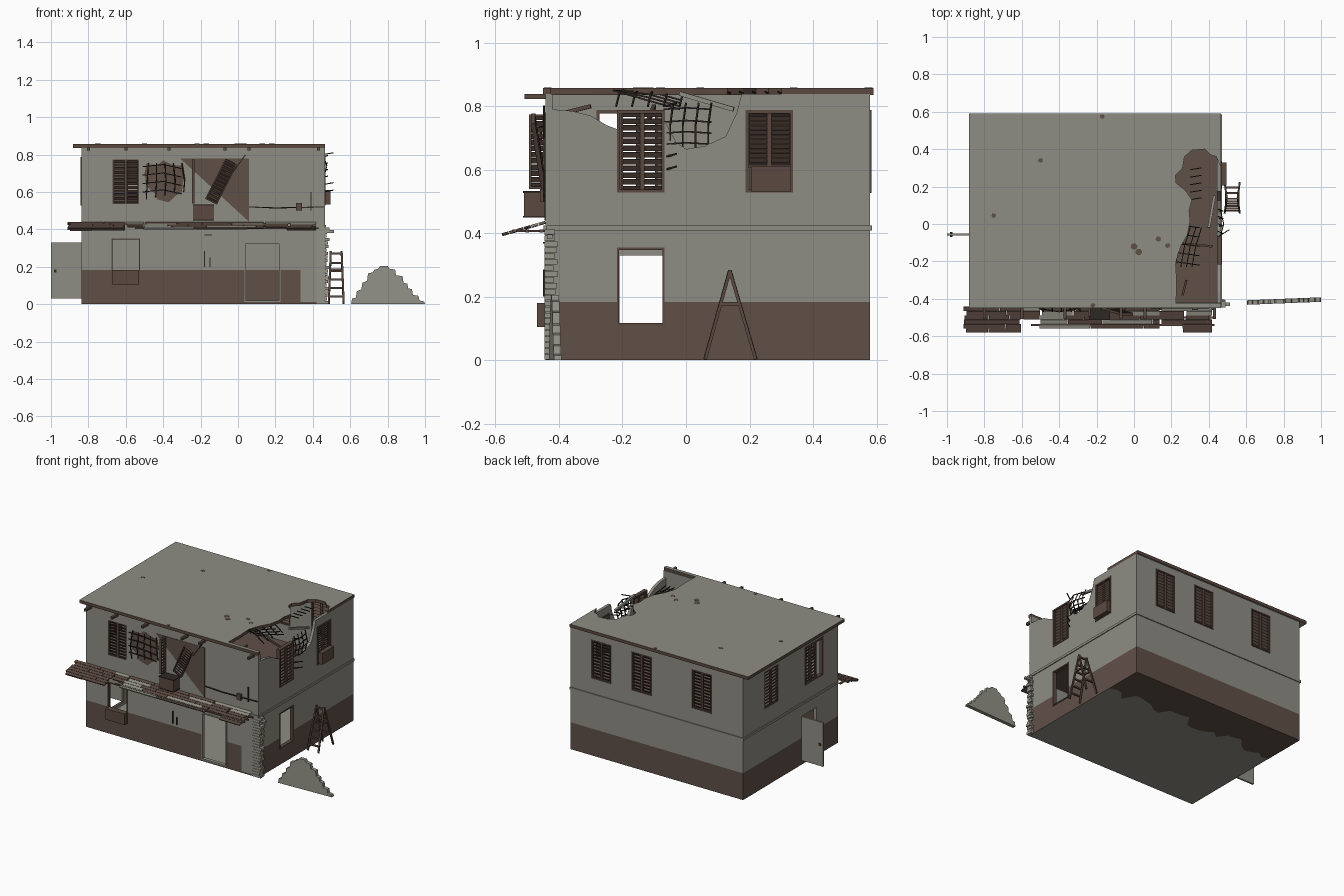
import bpy, bmesh, math, random
from mathutils import Matrix, Vector

if "Cube" in bpy.data.objects:
    bpy.data.objects.remove(bpy.data.objects["Cube"])
random.seed(4)

def mat(name, c):
    m = bpy.data.materials.new(name)
    m.diffuse_color = (*c, 1)
    m.use_nodes = True
    m.node_tree.nodes["Principled BSDF"].inputs["Base Color"].default_value = m.diffuse_color
    return m
GREY = mat("wall_grey", (0.275, 0.27, 0.23))
BROWN = mat("dado_brown", (0.118, 0.08, 0.064))
WOOD = mat("wood_brown", (0.105, 0.066, 0.052))
DARK = mat("rebar_dark", (0.03, 0.022, 0.017))
PALE = mat("rubble_grey", (0.3, 0.295, 0.25))

def finish(name, bm, *mats):
    bmesh.ops.recalc_face_normals(bm, faces=bm.faces)
    me = bpy.data.meshes.new(name)
    bm.to_mesh(me); bm.free()
    for m in mats: me.materials.append(m)
    ob = bpy.data.objects.new(name, me)
    bpy.context.collection.objects.link(ob)
    return ob

def add_box(bm, x0, x1, y0, y1, z0, z1, M=Matrix(), idx=0):
    T = Matrix.Translation(((x0+x1)/2, (y0+y1)/2, (z0+z1)/2)) @ Matrix.Diagonal((x1-x0, y1-y0, z1-z0, 1))
    vs = bmesh.ops.create_cube(bm, size=1, matrix=M @ T)['verts']
    for f in {f for v in vs for f in v.link_faces}: f.material_index = idx

def boxes(name, m, *bs):
    bm = bmesh.new()
    for b in bs: add_box(bm, *b)
    return finish(name, bm, m)

def rods(name, paths, r=0.0025, m=DARK):
    bm = bmesh.new()
    for p in paths:
        for a, b in zip(p, p[1:]):
            a, b = Vector(a), Vector(b)
            M = Matrix.Translation(a) @ (b-a).to_track_quat('Z', 'Y').to_matrix().to_4x4()
            add_box(bm, -r, r, -r, r, 0, (b-a).length, M)
    return finish(name, bm, m)

def prism(name, pts, axis, a, b, *mats):
    """Extrude a 2D outline along axis from a to b."""
    put = {'x': lambda p, t: (t, p[0], p[1]), 'y': lambda p, t: (p[0], t, p[1]), 'z': lambda p, t: (p[0], p[1], t)}[axis]
    bm = bmesh.new()
    lo = [bm.verts.new(put(p, a)) for p in pts]
    hi = [bm.verts.new(put(p, b)) for p in pts]
    bm.faces.new(lo); bm.faces.new(hi[::-1])
    n = len(pts)
    for i in range(n): bm.faces.new((lo[i], lo[(i+1) % n], hi[(i+1) % n], hi[i]))
    return finish(name, bm, *mats)

# ---- walls: outline, cut openings, split at dado line ----
def wall(name, pts, axis, a, b, holes, dado=lambda c: True):
    ob = prism(name, pts, axis, a, b, GREY, BROWN)
    bm = bmesh.new()
    for u0, u1, z0, z1 in holes:
        if axis == 'x': add_box(bm, a-.05, b+.05, u0, u1, z0, z1)
        else: add_box(bm, u0, u1, a-.05, b+.05, z0, z1)
    cut = finish("cutter", bm, GREY)
    cut.hide_render = True
    mod = ob.modifiers.new("openings", 'BOOLEAN')
    mod.object = cut; mod.operation = 'DIFFERENCE'; mod.solver = 'EXACT'
    dg = bpy.context.evaluated_depsgraph_get()
    me = bpy.data.meshes.new_from_object(ob.evaluated_get(dg))
    ob.modifiers.clear(); ob.data = me
    bpy.data.objects.remove(cut)
    bm = bmesh.new(); bm.from_mesh(me)
    for co, no in (((0, 0, .183), (0, 0, 1)), ((.335, 0, 0), (1, 0, 0))):
        bmesh.ops.bisect_plane(bm, geom=bm.verts[:]+bm.edges[:]+bm.faces[:], plane_co=co, plane_no=no)
    for f in bm.faces:
        c = f.calc_center_median()
        f.material_index = int(c.z < .183 and dado(c))
    bm.to_mesh(me); bm.free()

def rect(u0, u1): return [(u0, .012), (u1, .012), (u1, .838), (u0, .838)]
UP = (.53, .785)
BACK = [(.165, .305), (-.14, 0), (-.595, -.455)]
wall("front_wall", rect(-.837, .465), 'y', -.443, -.421,
     [(-.672, -.528, .105, .35), (.037, .225, .0, .33), (-.67, -.53, .535, .775)], lambda c: c.x < .335)
wall("back_wall", rect(-.837, .465), 'y', .56, .58, [(a, b, *UP) for a, b in BACK])
wall("left_wall", rect(-.421, .56), 'x', -.837, -.817,
     [(.2, .35, *UP), (-.28, -.09, *UP), (-.21, -.06, .03, .33)], lambda c: c.x < -.82)
wall("right_wall", [(-.421, .012), (.56, .012), (.56, .838), (.175, .838), (.16, .78), (.125, .705), (.06, .675),
     (.0, .665), (-.03, .685), (-.065, .75), (-.215, .727), (-.25, .74), (-.3, .77), (-.36, .785), (-.421, .79)],
     'x', .445, .465, [(-.215, -.07, .11, .354), (-.215, -.07, *UP), (.19, .335, *UP)])

# ---- ground slab, stain, upper floor, string course ----
slab = prism("ground_slab", [(-.837, -.443), (.465, -.443), (.465, .58), (-.837, .58)], 'z', .001, .012, GREY, BROWN)
for p in slab.data.polygons: p.material_index = int(abs(p.normal.z) < .5)
edge = [(-.837+i*.0465, .31+random.uniform(-.05, .06)) for i in range(29)]
prism("underside_stain", edge + [(.465, .58), (-.837, .58)], 'z', 0, .001, BROWN)
boxes("upper_floor", BROWN, (-.817, .445, -.421, .56, .4, .412))
boxes("string_course", GREY, (.46, .471, -.44, .586, .408, .424), (-.843, -.83, -.44, .586, .408, .424),
      (-.843, .471, .575, .586, .408, .424), (-.837, .465, -.449, -.44, .408, .424))

# ---- roof with broken edge ----
roof = prism("roof", [(-.883, -.45), (.465, -.45), (.465, -.425), (.225, -.425), (.228, -.3), (.222, -.2), (.25, -.12),
     (.285, -.06), (.3, .015), (.295, .07), (.31, .13), (.275, .18), (.225, .22), (.222, .26), (.26, .3), (.27, .36),
     (.31, .395), (.38, .4), (.41, .37), (.44, .36), (.465, .3), (.465, .59), (-.883, .59)], 'z', .836, .857, GREY, WOOD)
for p in roof.data.polygons: p.material_index = int(abs(p.normal.z) < .5)
boxes("eave_beams", WOOD, *[(x-.008, x+.008, -.508, -.44, .822, .838) for x in (-.8, -.6, -.37, -.07, .06, .43)])
for x, y, r in ((-.5, .34, .014), (-.75, .045, .014), (.0, -.12, .02), (.025, -.15, .02), (.13, -.08, .016), (.18, -.115, .015), (-.17, .575, .014), (-.22, -.435, .014)):
    prism("roof_spot", [(x+r*math.cos(a), y+r*.9*math.sin(a)) for a in (.2, 1.2, 2.2, 3.4, 4.5, 5.4)], 'z', .856, .8585, BROWN)

# ---- louvred shutters (local: x width, -y outward) ----
def louvre(name, M, w, h, n=12, leaves=2, t=.007):
    bm = bmesh.new()
    lw = w/leaves
    for k in range(leaves):
        x0 = -w/2 + k*lw; x1 = x0 + lw
        for b in ((x0, x0+t), (x1-t, x1)): add_box(bm, *b, -.007, .007, -h/2, h/2, M)
        for z in (-h/2, h/2-t): add_box(bm, x0, x1, -.007, .007, z, z+t, M)
        for i in range(n):
            S = M @ Matrix.Translation((0, 0, -h/2+(i+.5)*h/n)) @ Matrix.Rotation(math.radians(-55), 4, 'X')
            add_box(bm, x0+t, x1-t, -.0095, .0095, -.0015, .0015, S)
    return finish(name, bm, WOOD)

def place(x, y, z, deg): return Matrix.Translation((x, y, z)) @ Matrix.Rotation(math.radians(deg), 4, 'Z')
ZC = .6575
for a, b in BACK: louvre("back_shutter", place((a+b)/2, .572, ZC, 180), b-a, .255)
louvre("front_shutter", place(-.6, -.436, .655, 0), .14, .24)
louvre("left_shutter", place(-.83, .275, ZC, -90), .15, .255)
louvre("left_half_shutter", place(-.83, -.15, ZC, -90), .12, .255)
louvre("right_front_shutter", place(.457, -.1375, ZC, 90), .135, .255)
louvre("right_back_shutter", place(.457, .2625, .695, 90), .14, .175)
louvre("open_shutter", place(-.24, -.469, .657, 90), .05, .235, leaves=1)
louvre("fallen_shutter", Matrix.Translation((-.09, -.465, .655)) @ Matrix.Rotation(math.radians(27), 4, 'Y')
       @ Matrix.Rotation(math.radians(8), 4, 'X'), .07, .24, leaves=1)

# ---- window and door frames ----
def frame(name, M, w, h, t=.01, m=WOOD):
    bm = bmesh.new()
    for b in ((-w/2, -w/2+t, -h/2, h/2), (w/2-t, w/2, -h/2, h/2), (-w/2, w/2, -h/2, -h/2+t), (-w/2, w/2, h/2-t, h/2)):
        add_box(bm, b[0], b[1], -.014, .011, b[2], b[3], M)
    finish(name, bm, m)
for y in (-.1425, .2625): frame("right_window_frame", place(.455, y, ZC, 90), .15, .26)
frame("right_lower_frame", place(.455, -.1425, .232, 90), .15, .245, .007)
frame("front_window_frame", place(-.6, -.432, .228, 0), .15, .248, .005)
for a, b in BACK: frame("back_window_frame", place((a+b)/2, .57, ZC, 180), b-a+.008, .262, .007)
frame("left_window_frame", place(-.827, -.185, ZC, -90), .195, .26)
frame("front_door_frame", place(.131, -.432, .172, 0), .192, .322, .008, GREY)
boxes("side_door", GREY, (-1, -.837, -.062, -.05, .03, .33))
boxes("door_handle", DARK, (-.985, -.97, -.07, -.044, .17, .185))
boxes("window_boxes", WOOD, (-.672, -.528, -.47, -.43, .105, .18), (-.237, -.13, -.51, -.44, .45, .53),
      (.45, .494, .205, .33, .532, .61))
boxes("box_rims", DARK, (-.24, -.127, -.513, -.44, .527, .533), (-.24, -.127, -.513, -.44, .449, .454))

# ---- lost plaster on the front ----
prism("bare_triangle", [(-.31, .78), (.06, .78), (.06, .44)], 'y', -.4455, -.44, BROWN)
prism("bare_patch", [(-.5, .7), (-.49, .75), (-.43, .745), (-.4, .77), (-.35, .745), (-.3, .74), (-.29, .69), (-.3, .6),
      (-.34, .575), (-.37, .545), (-.43, .56), (-.45, .6), (-.49, .63)], 'y', -.4455, -.44, BROWN)
rods("patch_rebar", [[(-.49+i*.05, -.448, .56+.01*i), (-.485+i*.05, -.468, .66), (-.48+i*.045, -.45, .755)] for i in range(5)]
     + [[(-.51, -.45, z), (-.4, -.47, z+.012), (-.3, -.45, z-.01)] for z in (.6, .645, .69, .735)])
rods("front_cable", [[(.06, -.447, .52), (.2, -.449, .515), (.46, -.447, .52)], [(-.18, -.447, .2), (-.18, -.447, .285)],
     [(-.18, -.447, .37), (-.14, -.447, .37)], [(-.15, -.447, .2), (-.15, -.447, .25)], [(.39, -.447, .5), (.39, -.447, .6)],
     [(-.03, -.447, .7), (.04, -.447, .8)]], .003)
boxes("meter_box", WOOD, (.31, .342, -.46, -.44, .5, .54))

# ---- sloping awning of broken planks ----
bm = bmesh.new()
slope = Matrix.Translation((0, -.443, .435)) @ Matrix.Rotation(math.atan2(.04, .14), 4, 'X')
for x0, x1, rows in ((-.905, -.6, 6), (-.6, -.5, 3), (-.5, .14, 5), (.14, .27, 4), (.27, .42, 6)):
    for r in range(rows):
        x = x0 + random.uniform(-.01, .01)
        while x < x1 - .02:
            e = min(x + random.uniform(.1, .3), x1)
            add_box(bm, x, e-.003, -.024*(r+1)+.002, -.024*r, -.003+random.uniform(-.003, .002), .004, slope,
                    int(random.random() < .16 and x0 > -.7))
            x = e
for y in (-.54, -.5, -.455): add_box(bm, -.55, .43, y-.006, y+.006, .403, .411)
for x in (-.85, -.65, -.3, 0, .25, .4): add_box(bm, x-.008, x+.008, -.545, -.443, .404, .41)
finish("awning", bm, WOOD, PALE)

# ---- exposed brick corner ----
bm = bmesh.new()
for i in range(22):
    z = .002 + i*.0187
    add_box(bm, .42, .472+random.uniform(0, .02), -.446, -.42+random.uniform(0, .018), z, z+.0165)
for i in range(5): add_box(bm, .45, .48+.008*i, -.438, -.42, .39-.002*i, .4-.001*i)
finish("brick_corner", bm, PALE)

# ---- rebar mesh and beams at the broken corner ----
rods("roof_rebar", [[(.22+.03*i, -.23, .85), (.24+.03*i, -.12, .848-.01*i), (.27+.03*i, -.02, .82-.01*i)] for i in range(4)]
     + [[(.21, y, .85), (.28, y-.01, .84), (.35, y-.02, .8)] for y in (-.2, -.15, -.1, -.05, 0)]
     + [[(.3, .13+.04*i, .845), (.36, .14+.04*i, .84)] for i in range(5)])
rods("wall_rebar", [[(.455, y, .66), (.475, y, .74), (.45, y+.01, .81)] for y in (-.05, -.01, .03, .07)]
     + [[(.46, -.07, z), (.48, .0, z+.005), (.46, .08, z)] for z in (.68, .715, .75, .79)]
     + [[(.455, -.065, z), (.51, -.03, z+.01)] for z in (.6, .64, .8)])
rods("broken_beam", [[(.4, -.02, .84), (.43, .15, .79)]], .007, GREY)
rods("hole_beams", [[(.26, -.38, .78), (.28, -.3, .8)], [(.2, -.1, .8), (.42, -.12, .75)]], .006, WOOD)

# ---- step ladder ----
P = lambda s, y0, t: (.525 + s*(.04-.011*t), y0 + (.138-y0)*t, .283*t + .003*(1-t))
rods("step_ladder", [[P(s, y, 0), P(s, y, 1)] for s in (-1, 1) for y in (.06, .22)]
     + [[P(-1, .06, t), P(1, .06, t)] for t in (.14, .3, .46, .62, .78, .96)] + [[P(-1, .22, t), P(1, .22, t)] for t in (.3, .65)]
     + [[P(s, .06, .62), P(s, .22, .62)] for s in (-1, 1)], .005, WOOD)

# ---- heap of broken wall ----
out = [(.605, 0), (.61, .03), (.63, .035), (.635, .07), (.66, .08), (.665, .115), (.69, .125), (.695, .165), (.72, .17), (.73, .185),
       (.75, .19), (.76, .205), (.8, .205), (.81, .19), (.84, .185), (.845, .155), (.88, .15), (.885, .115), (.905, .11), (.91, .085),
       (.93, .08), (.935, .05), (.965, .045), (.97, .02), (.995, .015), (1, 0)]
heap = prism("rubble_heap", out, 'y', -.012, .012, PALE)
for v in heap.data.vertices: v.co.y += -.42 + .04*(v.co.x-.6)
